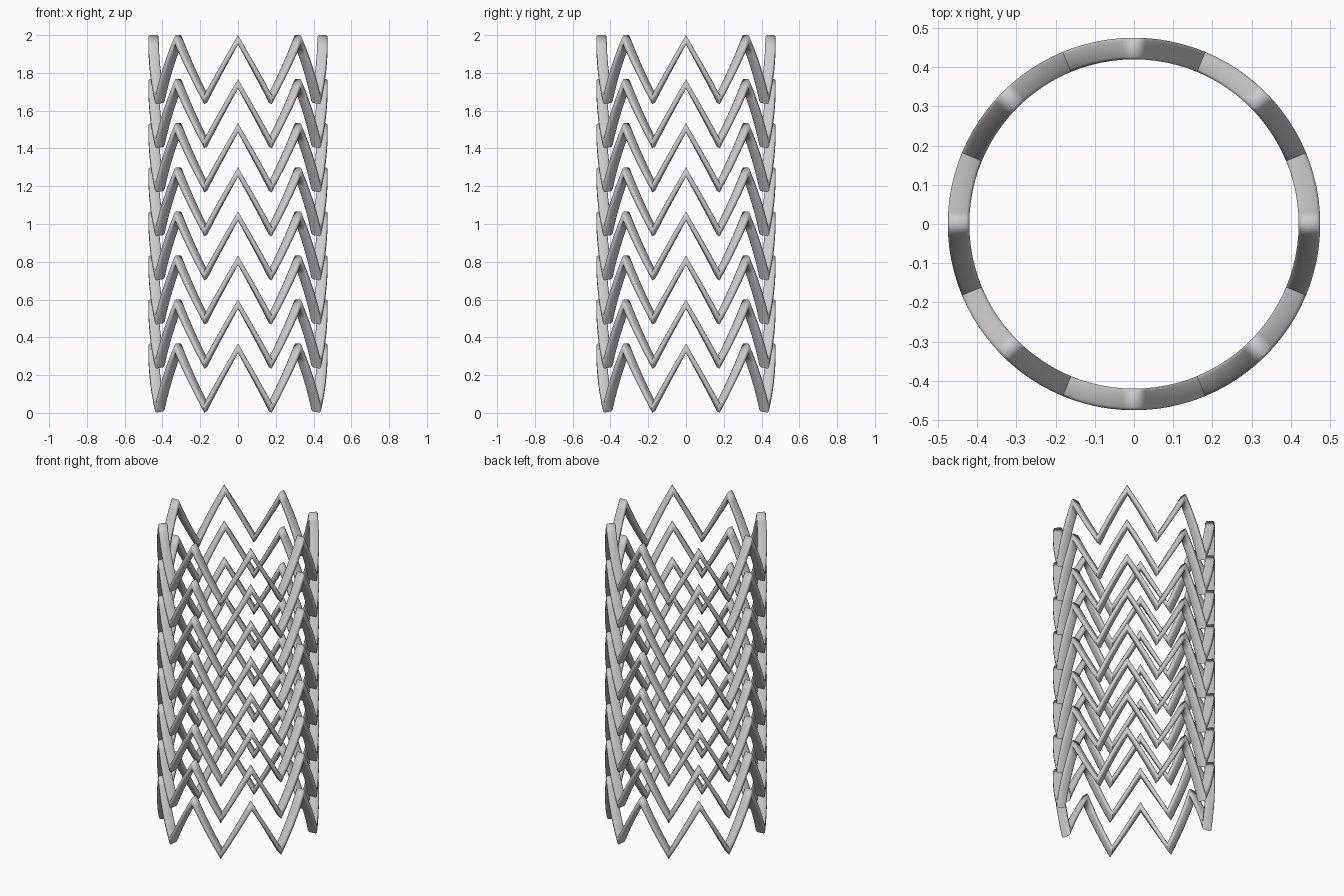
import bpy, bmesh, math

if "Cube" in bpy.data.objects:
    bpy.data.objects.remove(bpy.data.objects["Cube"])

R_OUT, R_IN = 0.475, 0.42      # radial extent of the struts
RINGS, PEAKS, SUB = 8, 8, 6    # rings, crowns per ring, segments per strut
HEIGHT, THICK = 0.367, 0.05    # ring height, vertical strut thickness
STEP = (2.0 - HEIGHT) / (RINGS - 1)

# Rounded rectangular strut section: (radius, height)
rm, a, b = (R_OUT + R_IN) / 2, (R_OUT - R_IN) / 2, THICK / 2
c = 0.008
section = [(rm + a, -b + c), (rm + a, b - c), (rm + a - c, b), (rm - a + c, b),
           (rm - a, b - c), (rm - a, -b + c), (rm - a + c, -b), (rm + a - c, -b)]


def zigzag_ring(name, z0):
    """Closed zigzag band wrapped around the cylinder."""
    bm = bmesh.new()
    n = PEAKS * 2 * SUB
    loops = []
    for i in range(n):
        ang = 2 * math.pi * i / n
        k = i % (2 * SUB)
        t = abs(k - SUB) / SUB                      # 1 at peak, 0 at valley
        z = z0 + b + t * (HEIGHT - THICK)
        loop = []
        for r, h in section:
            lift = 0.01 * (1 - t) * (R_OUT - r) / (R_OUT - R_IN)
            loop.append(bm.verts.new((r * math.cos(ang), r * math.sin(ang), z + h + lift)))
        loops.append(loop)
    m = len(section)
    for i in range(n):
        p, q = loops[i], loops[(i + 1) % n]
        for j in range(m):
            f = bm.faces.new((p[j], q[j], q[(j + 1) % m], p[(j + 1) % m]))
            f.smooth = True
    # Crisp creases at the valleys
    for i in range(SUB, n, 2 * SUB):
        for j in range(m):
            bm.edges.get((loops[i][j], loops[i][(j + 1) % m])).smooth = False
    bmesh.ops.recalc_face_normals(bm, faces=bm.faces)
    me = bpy.data.meshes.new(name)
    bm.to_mesh(me)
    bm.free()
    ob = bpy.data.objects.new(name, me)
    bpy.context.collection.objects.link(ob)
    return ob


# Stack of identical rings
for i in range(RINGS):
    zigzag_ring(f"zigzag_ring_{i + 1}", i * STEP)
